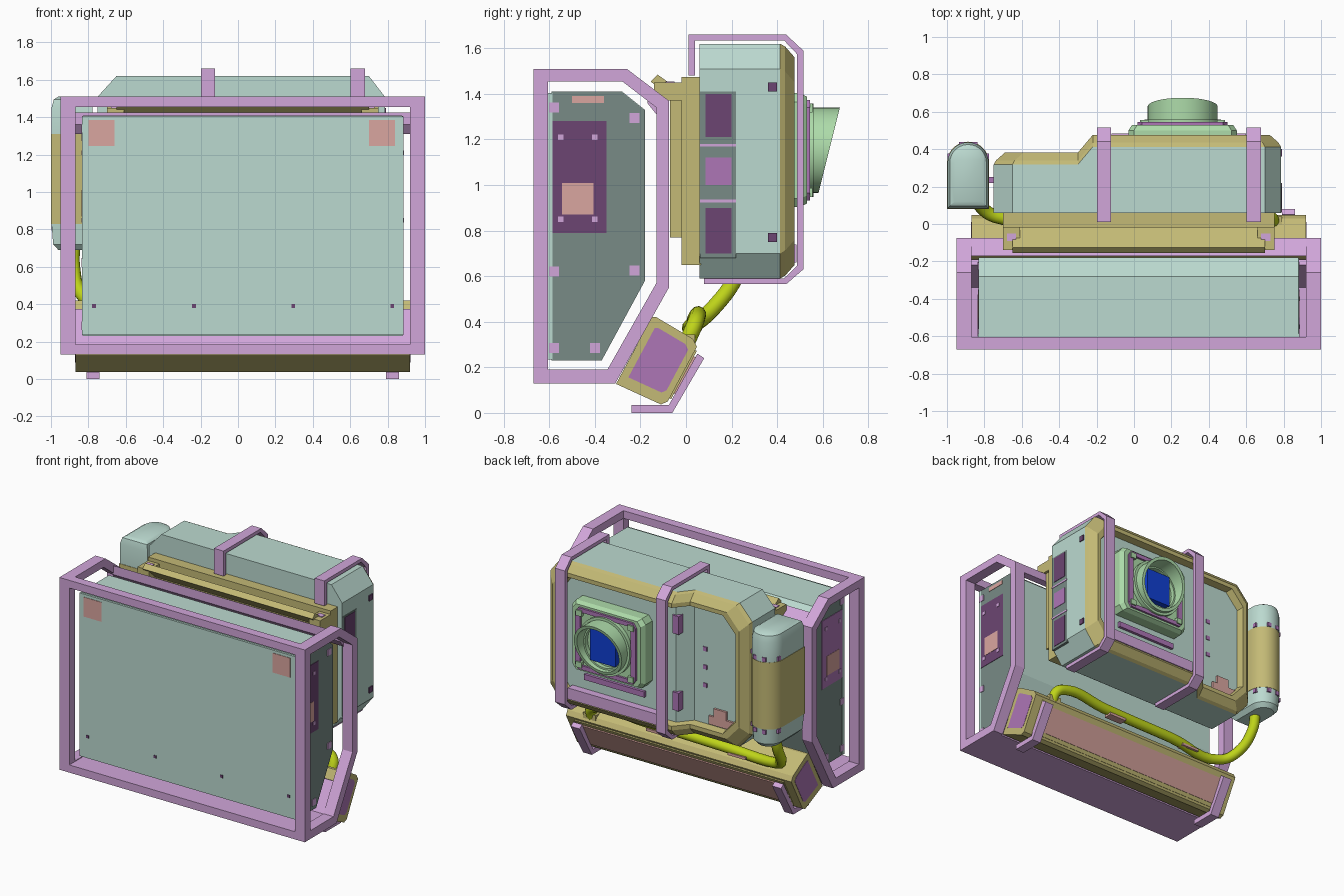
import bpy, bmesh, math
from mathutils import Vector

if "Cube" in bpy.data.objects:
    bpy.data.objects.remove(bpy.data.objects["Cube"])

CX = 0.025                                   # symmetry plane of the front assembly


def material(name, r, g, b):
    m = bpy.data.materials.new(name)
    m.diffuse_color = (r, g, b, 1)
    m.use_nodes = True
    m.node_tree.nodes["Principled BSDF"].inputs["Base Color"].default_value = m.diffuse_color
    return m


TEAL = material("teal", 0.50, 0.70, 0.63)
DARK_TEAL = material("dark_teal", 0.19, 0.26, 0.24)
PINK = material("lilac_frame", 0.64, 0.38, 0.70)
PANEL = material("violet_panel", 0.42, 0.18, 0.47)
DARK_PANEL = material("dark_violet_panel", 0.15, 0.06, 0.17)
KHAKI = material("khaki", 0.55, 0.49, 0.18)
SALMON = material("salmon", 0.70, 0.38, 0.35)
GREEN = material("green", 0.42, 0.71, 0.40)
BLUE = material("blue", 0.005, 0.05, 0.65)
LIME = material("lime", 0.52, 0.66, 0.01)


def make(name, verts, faces, mat, smooth=False):
    me = bpy.data.meshes.new(name)
    me.from_pydata([tuple(v) for v in verts], [], faces)
    bm = bmesh.new()
    bm.from_mesh(me)
    bmesh.ops.recalc_face_normals(bm, faces=bm.faces)
    bm.to_mesh(me)
    bm.free()
    me.materials.append(mat)
    ob = bpy.data.objects.new(name, me)
    bpy.context.collection.objects.link(ob)
    if smooth:
        bpy.ops.object.select_all(action='DESELECT')
        ob.select_set(True)
        bpy.context.view_layer.objects.active = ob
        bpy.ops.object.shade_smooth_by_angle(angle=math.radians(35))
    return ob


def loft(name, rings, mat, caps=True, closed=False, smooth=False):
    n, k = len(rings[0]), len(rings)
    faces = [(r * n + i, r * n + (i + 1) % n, (r + 1) % k * n + (i + 1) % n, (r + 1) % k * n + i)
             for r in range(k if closed else k - 1) for i in range(n)]
    if caps and not closed:
        faces += [tuple(range(n)), tuple(range((k - 1) * n, k * n))]
    return make(name, [v for r in rings for v in r], faces, mat, smooth)


def prism(name, yz, x0, x1, mat):
    return loft(name, [[(x, y, z) for y, z in yz] for x in (x0, x1)], mat)


def hoop(name, outer, inner, x0, x1, mat):
    at = lambda p, x: [(x, y, z) for y, z in p]
    return loft(name, [at(outer, x0), at(outer, x1), at(inner, x1), at(inner, x0)], mat, closed=True)


def box(name, x0, x1, y0, y1, z0, z1, mat):
    return prism(name, [(y0, z0), (y1, z0), (y1, z1), (y0, z1)], x0, x1, mat)


def scaled(pts, s):
    cy, cz = (sum(c) / len(pts) for c in zip(*pts))
    return [(cy + (y - cy) * s, cz + (z - cz) * s) for y, z in pts]


def arc_pts(r, y, z, cx, n=40):
    return [(cx + r * math.cos(2 * math.pi * i / n), y, z + r * math.sin(2 * math.pi * i / n)) for i in range(n)]


# front tank with slanted back
tank_yz = [(-.59, .23), (-.59, 1.41), (-.28, 1.41), (-.18, 1.33), (-.18, .58), (-.37, .23)]
prism("front_tank", tank_yz, -.828, .878, TEAL)
box("tank_front_plate", -.835, .885, -.605, -.585, .235, 1.405, TEAL)
for x in (-.80, .70):
    box("front_label", x, x + .14, -.608, -.6, 1.245, 1.385, SALMON)
for x in (-.77, -.235, .295, .825):
    box("front_bolt", x - .01, x + .01, -.609, -.6, .38, .40, DARK_PANEL)

# parts repeated on both sides of the front assembly
outer = [(-.67, .13), (-.67, 1.51), (-.26, 1.51), (-.075, 1.37), (-.075, .55), (-.31, .13)]
inner = [(-.605, .19), (-.605, 1.455), (-.28, 1.455), (-.13, 1.34), (-.13, .57), (-.345, .19)]
bar = [(-.307, .127), (-.15, .42), (-.13, .42), (.03, .325), (.048, .29), (-.08, .05), (-.11, .037)]
foot = [(-.24, 0), (-.06, 0), (.08, .24), (.05, .26), (-.075, .035), (-.24, .035)]
for s in (1, -1):
    X = lambda d: CX + s * d
    side = "right" if s > 0 else "left"
    hoop("frame_hoop_" + side, outer, inner, X(.895), X(.975), PINK)
    prism("foot_" + side, foot, X(.765), X(.835), PINK)
    prism("bar_end_panel_" + side, scaled(bar, .74), X(.885), X(.897), PANEL)
    prism("tank_side_plate_" + side, scaled(tank_yz, .995), X(.84), X(.856), DARK_TEAL)
    box("tank_side_panel_" + side, X(.85), X(.859), -.60, -.35, .79, 1.28, DARK_PANEL if s > 0 else PANEL)
    box("side_label_" + side, X(.85), X(.861), -.545, -.405, .87, 1.01, SALMON)
    box("side_strip_" + side, X(.85), X(.859), -.50, -.36, 1.36, 1.39, SALMON)
    for y in (-.55, -.40):
        for z in (.85, 1.21):
            box("panel_bolt_" + side, X(.85), X(.862), y - .012, y + .012, z - .012, z + .012, PINK)
    for y, z in ((-.58, 1.34), (-.225, 1.295), (-.58, .62), (-.225, .625), (-.58, .285), (-.40, .285)):
        box("tank_clip_" + side, X(.84), X(.861), y - .022, y + .022, z - .022, z + .022, PINK)
    box("hanger_" + side, X(.635), X(.725), -.14, -.02, 1.37, 1.45, KHAKI)
    box("hanger_bolt_" + side, X(.655), X(.705), -.09, -.05, 1.445, 1.455, PINK)

# frame cross members
box("frame_bar_front_top", -.88, .93, -.67, -.605, 1.455, 1.51, PINK)
box("frame_bottom_plate", -.88, .93, -.67, -.325, .13, .185, PINK)
prism("frame_bar_rear_top", [(-.17, 1.425), (-.075, 1.37), (-.075, 1.31), (-.13, 1.31), (-.17, 1.36)],
      -.88, .93, PINK)
prism("frame_rear_lower_plate", [(-.35, .17), (-.315, .14), (-.19, .36), (-.22, .375)], -.88, .93, PINK)

# khaki mounting plates between tank and rear housing
box("mount_plate_rear", -.70, .75, -.02, .065, .65, 1.475, KHAKI)
box("mount_plate_front", -.68, .73, -.07, -.02, .77, 1.37, KHAKI)
prism("mount_slanted_strip", [(-.155, 1.455), (-.125, 1.485), (-.02, 1.41), (-.02, 1.36), (-.05, 1.36)],
      -.65, .70, KHAKI)

# lower tilted bar with its panel
prism("lower_bar", bar, -.87, .92, KHAKI)
face_a, face_b = Vector((-.08, .05)), Vector((.048, .29))
out = Vector((.24, -.128)).normalized()
for nm, lo, hi, d, xe, m in (("lower_bar_rim", .06, .94, .008, .83, KHAKI),
                             ("lower_bar_panel", .16, .84, .016, .79, SALMON)):
    a, b = face_a.lerp(face_b, lo), face_a.lerp(face_b, hi)
    prism(nm, [a - out * .02, b - out * .02, b + out * d, a + out * d], CX - xe, CX + xe, m)

# rear housing: chamfered outline with a step in its back
tops = [(-.75, 1.51), (-.65, 1.62), (-.30, 1.62), (-.22, 1.62), (.70, 1.62), (.785, 1.51)]
outline = tops + [(x, 2.21 - z) for x, z in reversed(tops)]


def ring(inset, depth=None):
    res = []
    for i, (x, z) in enumerate(outline):
        y = .06 if depth is None else (.33 if x < -.25 else .425) + depth
        dx = 0 if i in (2, 3, 8, 9) else math.copysign(inset, x)
        res.append((x - dx, y, z - math.copysign(inset, z - 1.105)))
    return res


strips = [(i, i + 1, 10 - i, 11 - i) for i in range(5)]
loft("rear_housing", [ring(0), ring(0, -.012)], TEAL, caps=False)
make("rear_housing_front", ring(0), strips, TEAL)
loft("rear_rim", [ring(0, -.012), ring(.012, .01), ring(.06, .052), ring(.09, .052), ring(.10, 0)], KHAKI, caps=False)
make("rear_housing_back", ring(.10, 0), strips, TEAL)

# straps around the rear housing
s_out = [(.01, 1.48), (.01, 1.66), (.44, 1.66), (.515, 1.59), (.515, .63), (.44, .565), (.08, .565)]
s_in = [(.04, 1.48), (.04, 1.635), (.43, 1.635), (.487, 1.575), (.487, .645), (.43, .59), (.08, .59)]
for x in (-.16, .64):
    n = len(s_out)
    verts = [(x + d, y, z) for d in (-.038, .038) for y, z in s_out + s_in]
    faces = [(0, n, 3 * n, 2 * n), (n - 1, 2 * n - 1, 4 * n - 1, 3 * n - 1)]
    for i in range(n - 1):
        faces += [(i, i + 1, n + i + 1, n + i), (2 * n + i, 2 * n + i + 1, 3 * n + i + 1, 3 * n + i),
                  (i, i + 1, 2 * n + i + 1, 2 * n + i), (n + i, n + i + 1, 3 * n + i + 1, 3 * n + i)]
    make("strap", verts, faces, PINK)

# details on the housing back and right side
box("lower_cross_strip", -.12, .60, .43, .485, .66, .74, PINK)
box("vent_strip", .02, .50, .42, .445, .81, .85, PANEL)
box("recess_label_low", -.62, -.42, .32, .345, .70, .76, SALMON)
box("recess_label_high", -.56, -.46, .32, .345, .76, .82, SALMON)
for z in (.78, 1.33):
    box("step_clip", -.25, -.20, .36, .44, z, z + .13, PANEL)
for z in (.95, 1.08, 1.21):
    box("recess_bolt", -.40, -.37, .32, .336, z, z + .03, PANEL)
box("side_bay_back", .77, .788, .062, .22, .68, 1.41, DARK_TEAL)
for z0, z1, m in ((1.21, 1.40, DARK_PANEL), (1.0, 1.12, PANEL), (.70, .90, DARK_PANEL)):
    box("side_bay_panel", .78, .791, .085, .20, z0, z1, m)
for z in (.93, 1.175):
    box("side_bay_divider", .78, .791, .062, .22, z - .006, z + .006, PINK)
for z in (.77, 1.43):
    box("side_clip", .77, .792, .36, .40, z - .02, z + .02, DARK_PANEL)

# projector: stepped square flange, round hood with a slanted mouth, blue lens
PX, PZ = .26, 1.153


def square(h, y, v):
    return [(PX + a * h, y, PZ + b * v) for a, b in ((-1, -.85), (-.9, -1), (.9, -1), (1, -.85),
                                                     (1, .85), (.9, 1), (-.9, 1), (-1, .85))]


loft("projector_flange", [square(.29, .42, .25), square(.29, .50, .25), square(.27, .53, .235)], GREEN)
loft("projector_square_ring", [square(.24, .52, .22), square(.24, .545, .22), square(.20, .545, .19),
                               square(.20, .52, .19)], PANEL, closed=True)
loft("projector_collar", [arc_pts(.205, .52, PZ, PX), arc_pts(.205, .56, PZ, PX), arc_pts(.15, .56, PZ, PX),
                          arc_pts(.15, .52, PZ, PX)], GREEN, closed=True, smooth=True)
mouth = lambda r: [(x, .675 - (1.34 - z) * .25, z) for x, y, z in arc_pts(r, 0, PZ, PX)]
loft("projector_hood", [arc_pts(.187, .54, PZ, PX), mouth(.187), mouth(.165), arc_pts(.16, .54, PZ, PX)],
     GREEN, closed=True, smooth=True)
box("projector_lens", PX - .10, PX + .10, .52, .572, PZ - .115, PZ + .115, BLUE)
for a in (-1, 1):
    for b in (-1, 1):
        x, z = PX + a * .205, PZ + b * .185
        box("flange_bolt", x - .022, x + .022, .53, .555, z - .02, z + .02, GREEN)

# upright side canister with a rounded back
TX, R = -.887, .113


def arch(z, d=0):
    r = R - d
    pts = [(TX + r * math.cos(math.pi * i / 14), .327 + r * math.sin(math.pi * i / 14), z) for i in range(15)]
    return pts + [(TX - r, .08 + d, z), (TX + r, .08 + d, z)]


loft("canister_band", [arch(.83), arch(1.31)], KHAKI, smooth=True)
loft("canister_top", [arch(1.31, .003), arch(1.45, .003), arch(1.495, .015), arch(1.51, .04)], TEAL, smooth=True)
loft("canister_base", [arch(.69, .04), arch(.72, .012), arch(.83, .003)], TEAL, smooth=True)
for z in (.81, 1.33):
    for a in (20, 70, 110, 160):
        x, y = TX + .103 * math.cos(math.radians(a)), .327 + .103 * math.sin(math.radians(a))
        box("canister_clip", x - .014, x + .014, y - .014, y + .014, z - .015, z + .015, PANEL)
for z in (.90, 1.22):
    box("canister_bracket", -.80, -.73, .22, .25, z - .012, z + .012, PANEL)

# hose from the canister down and along to the lower bar
cu = bpy.data.curves.new("hose", 'CURVE')
cu.dimensions, cu.bevel_depth, cu.bevel_resolution, cu.resolution_u, cu.use_fill_caps = '3D', .036, 3, 6, True
path = [(-.88, .25, .72), (-.88, .22, .60), (-.84, .12, .46), (-.74, .04, .39), (-.3, .04, .40),
        (.3, .04, .41), (.66, .05, .42), (.73, .035, .38), (.74, .0, .30)]
sp = cu.splines.new('BEZIER')
sp.bezier_points.add(len(path) - 1)
for p, co in zip(sp.bezier_points, path):
    p.co = co
    p.handle_left_type = p.handle_right_type = 'AUTO'
cu.materials.append(LIME)
bpy.context.collection.objects.link(bpy.data.objects.new("hose", cu))
box("hose_socket", .69, .79, -.04, .04, .27, .345, KHAKI)
for x in (-.45, .2):
    box("hose_label", x - .07, x + .07, .01, .07, .362, .38, SALMON)
